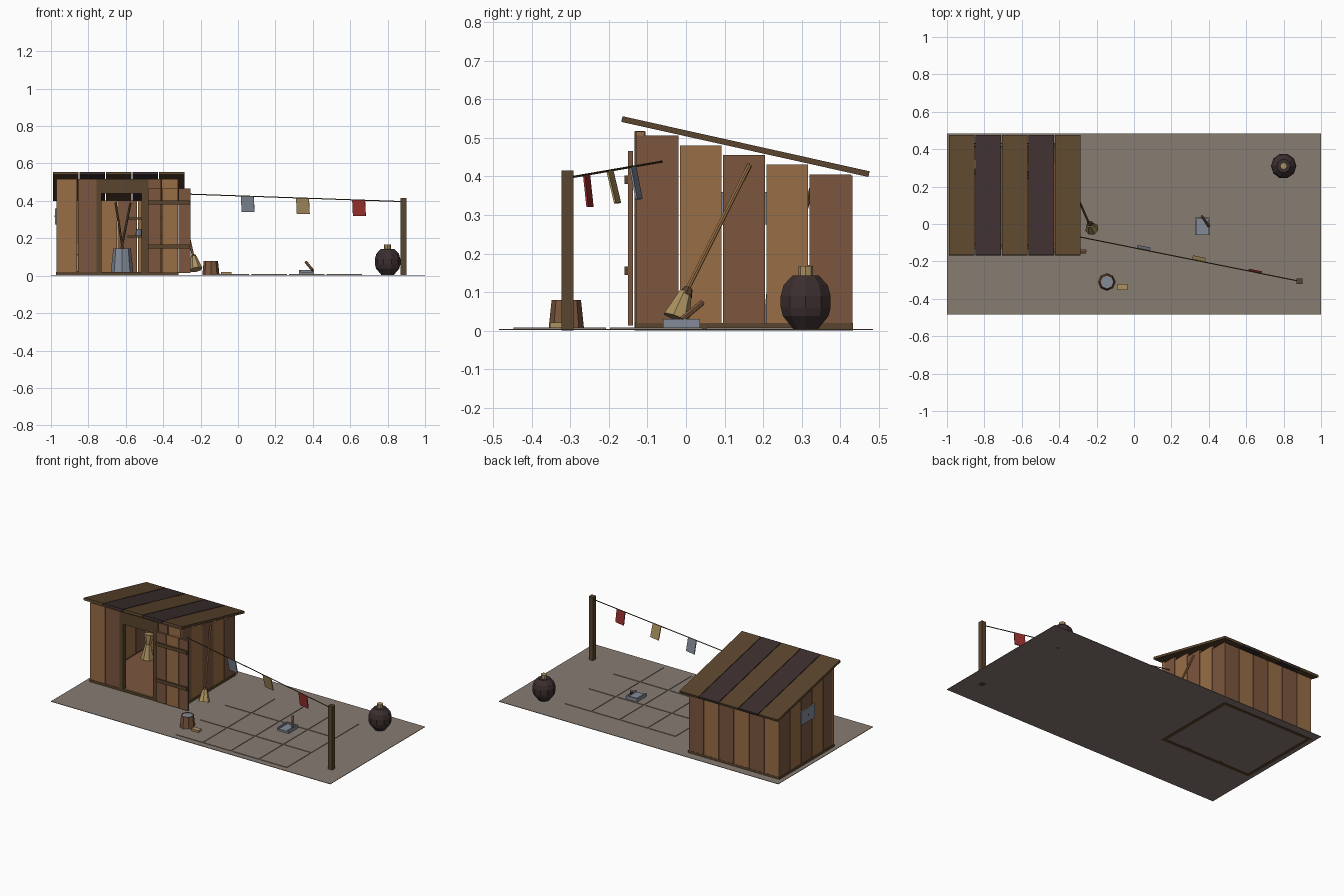
import bpy, bmesh, math, random
from mathutils import Vector, Matrix

if "Cube" in bpy.data.objects:
    bpy.data.objects.remove(bpy.data.objects["Cube"])

random.seed(4)


def mat(name, hexcol):
    m = bpy.data.materials.new(name)
    s = [int(hexcol[i:i + 2], 16) / 255 for i in (0, 2, 4)]
    lin = [c / 12.92 if c < 0.04045 else ((c + 0.055) / 1.055) ** 2.4 for c in s]
    m.diffuse_color = (*lin, 1)
    m.use_nodes = True
    m.node_tree.nodes["Principled BSDF"].inputs["Base Color"].default_value = m.diffuse_color
    return m


GROUND = mat("packed earth", "877c72")
LIGHT = mat("light plank", "986e46")
RED = mat("reddish plank", "7b563e")
DARK = mat("dark timber", "5a452d")
EBONY = mat("charred wood", "3c2e2f")
STEEL = mat("dull metal", "838b98")
STRAW = mat("straw", "ab9160")
CLOTH = mat("red cloth", "9a302d")


def finish(name, bm, *mats):
    bmesh.ops.recalc_face_normals(bm, faces=bm.faces)
    me = bpy.data.meshes.new(name)
    bm.to_mesh(me)
    bm.free()
    for m in mats:
        me.materials.append(m)
    ob = bpy.data.objects.new(name, me)
    bpy.context.collection.objects.link(ob)
    return ob


def box(name, m, x0, x1, y0, y1, z0, z1):
    bm = bmesh.new()
    size = Matrix.Diagonal((x1 - x0, y1 - y0, z1 - z0, 1))
    mid = Matrix.Translation(((x0 + x1) / 2, (y0 + y1) / 2, (z0 + z1) / 2))
    bmesh.ops.create_cube(bm, size=1, matrix=mid @ size)
    return finish(name, bm, m)


def rod(name, m, a, b, r0, r1=None, sides=6):
    """Tapered prism from point a (radius r0) to point b (radius r1)."""
    a, b = Vector(a), Vector(b)
    d = b - a
    bm = bmesh.new()
    bmesh.ops.create_cone(bm, cap_ends=True, segments=sides, radius1=r0,
                          radius2=r0 if r1 is None else r1, depth=d.length,
                          matrix=Matrix.Translation((a + b) / 2) @ d.to_track_quat('Z', 'Y').to_matrix().to_4x4())
    return finish(name, bm, m)


def lathe(name, m, x, y, profile, sides):
    bm = bmesh.new()
    rings = [[bm.verts.new((x + r * math.cos(2 * math.pi * i / sides),
                            y + r * math.sin(2 * math.pi * i / sides), z)) for i in range(sides)]
             for r, z in profile]
    for lo, hi in zip(rings, rings[1:]):
        for i in range(sides):
            j = (i + 1) % sides
            bm.faces.new((lo[i], lo[j], hi[j], hi[i]))
    bm.faces.new(rings[0])
    bm.faces.new(rings[-1])
    return finish(name, bm, m)


# Ground and paving slabs
box("ground", GROUND, -1, 1, -0.485, 0.485, 0.002, 0.005)
for c in range(4):
    for r in range(3):
        x, y = -0.13 + c * 0.201, -0.447 + r * 0.25
        box("paving_slab", GROUND, x, x + 0.19, y, y + 0.24, 0.003, 0.0085)

# Shed sills and floor
X0, X1, Y0, Y1 = -0.97, -0.32, -0.13, 0.43
for y in (Y0 - 0.002, Y1 - 0.018):
    box("sill", DARK, X0 - 0.002, X1 + 0.002, y, y + 0.02, 0, 0.02)
for x in (X0 - 0.002, X1 - 0.018):
    box("sill", DARK, x, x + 0.02, Y0, Y1, 0, 0.02)
box("floor", RED, X0 + 0.02, X1 - 0.02, Y0 + 0.02, Y1 - 0.02, 0.008, 0.018)


# Roof line used for the wall heights
def roof_z(y):
    return 0.548 - 0.223 * (y + 0.165)


# Side walls with stepped planks
pitch = (Y1 - Y0) / 5
for x in (X0, X1 - 0.015):
    for i in range(5):
        y = Y0 + i * pitch
        box("side_plank", LIGHT if i % 2 else RED, x, x + 0.015, y + 0.002, y + pitch - 0.002,
            0.012, roof_z(y + pitch) - 0.01)

# Back wall
pitch = (X1 - X0) / 6
for i in range(6):
    x = X0 + i * pitch
    box("back_plank", RED if i % 2 else LIGHT, x + 0.002, x + pitch - 0.002,
        Y1 - 0.015, Y1 + 0.001, 0.012, 0.402)

# Front wall, door frame
for x0, x1, m in ((-0.97, -0.86, LIGHT), (-0.856, -0.757, RED), (-0.478, -0.412, RED), (-0.408, -0.32, LIGHT)):
    box("front_plank", m, x0, x1, Y0, Y0 + 0.022, 0.012, 0.516)
for x0, x1 in ((-0.757, -0.73), (-0.515, -0.478)):
    box("door_jamb", DARK, x0, x1, Y0 - 0.003, Y0 + 0.025, 0, 0.516)
box("lintel", DARK, -0.757, -0.478, Y0 - 0.002, Y0 + 0.022, 0.44, 0.518)

# Sliding door pushed aside
for x0, x1, m in ((-0.48, -0.411, RED), (-0.407, -0.322, LIGHT), (-0.318, -0.254, RED)):
    box("door_plank", m, x0, x1, -0.15, -0.137, 0.014, 0.465)
for z in (0.145, 0.38):
    box("door_batten", DARK, -0.48, -0.256, -0.159, -0.15, z, z + 0.022)

# Sloped roof boards
for i in range(5):
    x = -0.989 + i * 0.1415
    ob = box("roof_board", EBONY if i % 2 else DARK, x, x + 0.137, -0.328, 0.328, -0.0075, 0.0075)
    ob.rotation_euler.x = -math.atan(0.223)
    ob.location = (0, 0.154, 0.477)

# Metal patch on the left wall
box("wall_patch", STEEL, -0.979, -0.97, 0.08, 0.215, 0.275, 0.36)
box("patch_nail", EBONY, -0.981, -0.978, 0.143, 0.152, 0.313, 0.322)

# Shed contents
lathe("metal_bucket", STEEL, -0.62, 0.26, [(0.06, 0.018), (0.047, 0.145), (0.04, 0.145), (0.04, 0.12)], 8)
rod("tool_handle", DARK, (-0.612, 0.26, 0.12), (-0.655, 0.33, 0.39), 0.006)
rod("tool_handle", DARK, (-0.628, 0.26, 0.12), (-0.575, 0.33, 0.39), 0.006)
rod("straw_sheaf", STRAW, (-0.86, 0.3, 0.018), (-0.86, 0.31, 0.11), 0.04, 0.018, 7)
rod("sheaf_top", STRAW, (-0.86, 0.31, 0.11), (-0.86, 0.32, 0.17), 0.018, 0.032, 7)
for z in (0.215, 0.31):
    box("shelf", DARK, -0.59, X1 - 0.015, 0.33, 0.415, z - 0.01, z)
rod("shelf_jar", STEEL, (-0.53, 0.37, 0.215), (-0.53, 0.37, 0.25), 0.018, 0.015, 8)

# Broom leaning on the right wall
rod("broom_handle", LIGHT, (-0.237, -0.005, 0.09), (-0.311, 0.165, 0.43), 0.0065)
rod("broom_binding", DARK, (-0.234, -0.001, 0.092), (-0.24, 0.006, 0.11), 0.018, 0.012, 7)
rod("broom_bristles", STRAW, (-0.225, -0.026, 0.033), (-0.237, -0.001, 0.1), 0.036, 0.017, 7)

# Wooden tub with water, and a block beside it
lathe("wooden_tub", RED, -0.145, -0.31, [(0.046, 0.004), (0.038, 0.08), (0.033, 0.08), (0.033, 0.074)], 8)
rod("tub_water", STEEL, (-0.145, -0.31, 0.07), (-0.145, -0.31, 0.077), 0.035, sides=8)
box("soap_block", STRAW, -0.09, -0.036, -0.352, -0.32, 0.004, 0.021)

# Metal pan with a handle
box("pan_base", STEEL, 0.325, 0.405, -0.06, 0.036, 0.008, 0.02)
for x in (0.325, 0.397):
    box("pan_side", STEEL, x, x + 0.008, -0.06, 0.036, 0.018, 0.03)
box("pan_back", STEEL, 0.325, 0.405, 0.028, 0.036, 0.018, 0.03)
rod("pan_handle", RED, (0.4, -0.012, 0.028), (0.363, 0.042, 0.073), 0.008)

# Round dark jar with stopper
lathe("round_jar", EBONY, 0.8, 0.31, [(0.032, 0.002), (0.04, 0.012), (0.062, 0.038), (0.068, 0.06), (0.068, 0.09),
                                      (0.06, 0.118), (0.036, 0.143)], 10)
rod("jar_stopper", STRAW, (0.8, 0.31, 0.14), (0.8, 0.31, 0.168), 0.019, sides=8)

# Washing line: post, rope and hanging cloths
box("line_post", DARK, 0.87, 0.9, -0.322, -0.291, 0, 0.415)
A, B = Vector((-0.325, -0.062, 0.438)), Vector((0.885, -0.306, 0.396))
rod("rope", DARK, A, B, 0.003, sides=5)
along = Vector((B.x - A.x, B.y - A.y, 0)).normalized()
for name, m, x, sway in (("grey_cloth", STEEL, 0.05, 0.016), ("straw_cloth", STRAW, 0.345, 0.02),
                         ("red_cloth", CLOTH, 0.645, 0.009)):
    top = A.lerp(B, (x - A.x) / (B.x - A.x))
    down = Vector((0.004, sway, -0.084))
    side = along.cross(down).normalized() * 0.0025
    bm = bmesh.new()
    quads = [[bm.verts.new(top + along * u * 0.035 + down * v + side * s)
              for u, v in ((-1, 0), (1, 0), (1, 1), (-1, 1))] for s in (-1, 1)]
    for q in quads:
        bm.faces.new(q)
    for i in range(4):
        j = (i + 1) % 4
        bm.faces.new((quads[0][i], quads[0][j], quads[1][j], quads[1][i]))
    finish(name, bm, m)
